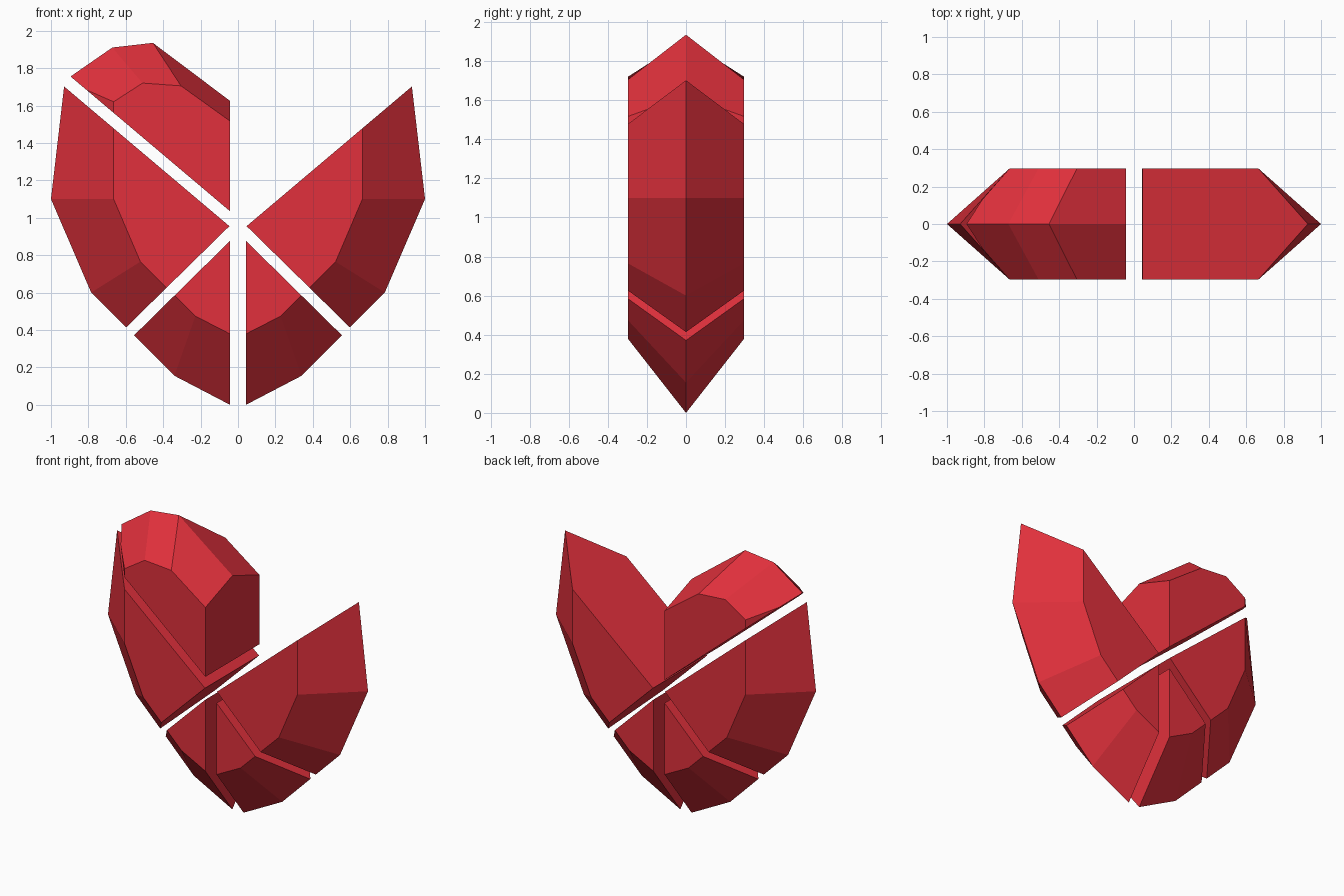
import bpy, bmesh
from mathutils import Vector

if "Cube" in bpy.data.objects:
    bpy.data.objects.remove(bpy.data.objects["Cube"])

HALF_DEPTH = 0.297
GAP_X = 0.043

# Half-heart profiles (x, z): sharp rim at y = 0 and flat face outline at y = +-HALF_DEPTH
RIM = [(GAP_X, 0.0), (0.34, 0.155), (0.785, 0.6), (1.0, 1.1),
       (0.926, 1.734), (0.672, 1.91), (0.455, 1.935), (GAP_X, 1.625)]
FACE = [(GAP_X, 0.379), (0.228, 0.474), (0.522, 0.765), (0.665, 1.1),
        (0.665, 1.62), (0.51, 1.72), (0.305, 1.705), (GAP_X, 1.517)]

red = bpy.data.materials.new("red")
red.diffuse_color = (0.75, 0.03, 0.045, 1)
red.use_nodes = True
red.node_tree.nodes["Principled BSDF"].inputs["Base Color"].default_value = red.diffuse_color


def half_heart(bm, side):
    rim = [bm.verts.new((side * x, 0, z)) for x, z in RIM]
    front = [bm.verts.new((side * x, -HALF_DEPTH, z)) for x, z in FACE]
    back = [bm.verts.new((side * x, HALF_DEPTH, z)) for x, z in FACE]
    n = len(rim)
    for face in (front, back):
        bm.faces.new(face)
        for i in range(n - 1):
            bm.faces.new((rim[i], rim[i + 1], face[i + 1], face[i]))
    # Flat wall along the centre gap
    bm.faces.new((rim[0], front[0], front[-1], rim[-1], back[-1], back[0]))


def shard(name, side, cuts):
    """cuts: (point a, point b, keep) lines in the xz plane; keep +1 above, -1 below."""
    bm = bmesh.new()
    half_heart(bm, side)
    for (ax, az), (bx, bz), keep in cuts:
        normal = Vector((-side * (bz - az), 0, bx - ax)) * -keep
        bmesh.ops.bisect_plane(bm, geom=bm.verts[:] + bm.edges[:] + bm.faces[:],
                               dist=1e-5, plane_co=(side * ax, 0, az),
                               plane_no=normal.normalized(), clear_outer=True)
        bmesh.ops.holes_fill(bm, edges=[e for e in bm.edges if e.is_boundary], sides=0)
    bmesh.ops.recalc_face_normals(bm, faces=bm.faces[:])
    mesh = bpy.data.meshes.new(name)
    bm.to_mesh(mesh)
    bm.free()
    mesh.materials.append(red)
    bpy.context.collection.objects.link(bpy.data.objects.new(name, mesh))


# Cut lines, all running left to right
LOBE_CUT = ((GAP_X, 1.035), (0.895, 1.755))
WING_TOP = ((0.046, 0.955), (0.93, 1.702))
WING_LOW = ((0.046, 0.955), (0.598, 0.414))
TIP_CUT = ((GAP_X, 0.876), (0.556, 0.371))

# Wings and bottom tips on both sides
for side, label in ((-1, "left"), (1, "right")):
    shard(label + "_wing", side, [(*WING_TOP, -1), (*WING_LOW, 1)])
    shard(label + "_tip", side, [(*TIP_CUT, -1)])

# Upper lobe exists on the left only
shard("left_lobe", -1, [(*LOBE_CUT, 1)])
